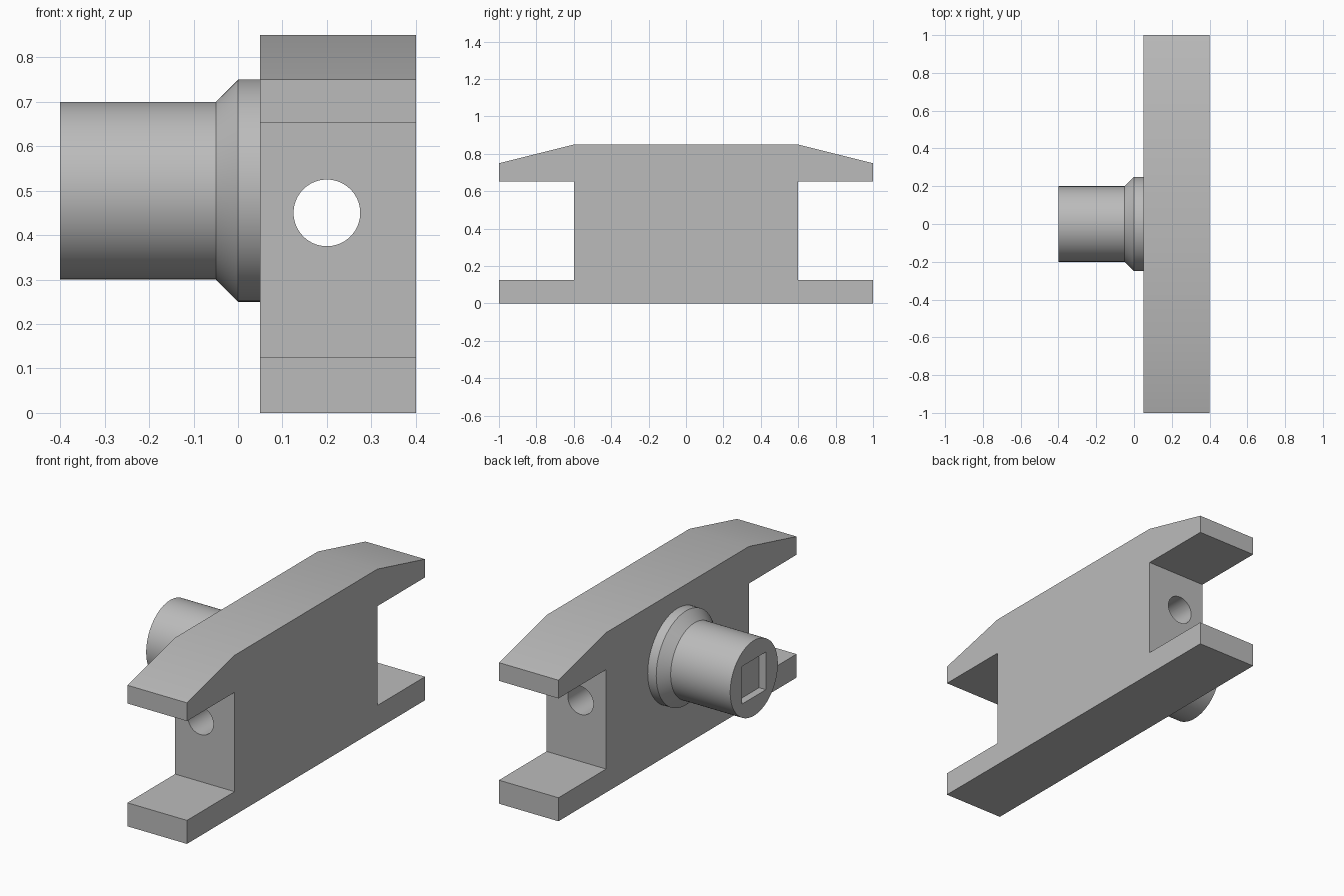
import bpy, bmesh, math
from mathutils import Matrix

cube = bpy.data.objects.get("Cube")
if cube:
    bpy.data.objects.remove(cube, do_unlink=True)

grey = bpy.data.materials.new("plain_grey")
grey.use_nodes = True
GREY = (0.5, 0.5, 0.5, 1)
grey.diffuse_color = GREY
grey.node_tree.nodes["Principled BSDF"].inputs["Base Color"].default_value = GREY


def make_object(name, bm):
    bmesh.ops.recalc_face_normals(bm, faces=bm.faces)
    mesh = bpy.data.meshes.new(name)
    bm.to_mesh(mesh)
    bm.free()
    mesh.materials.append(grey)
    obj = bpy.data.objects.new(name, mesh)
    bpy.context.collection.objects.link(obj)
    return obj


def cut(obj, cutter):
    mod = obj.modifiers.new("cut", "BOOLEAN")
    mod.operation, mod.solver, mod.object = "DIFFERENCE", "EXACT", cutter
    bpy.ops.object.select_all(action="DESELECT")
    obj.select_set(True)
    bpy.context.view_layer.objects.active = obj
    bpy.ops.object.modifier_apply(modifier=mod.name)
    bpy.data.objects.remove(cutter, do_unlink=True)
    bpy.ops.object.shade_smooth_by_angle(angle=math.radians(20))


# Flanged body: half profile in y, z mirrored and extruded along x
half = [(1, 0), (1, 0.125), (0.6, 0.125), (0.6, 0.653), (1, 0.653), (1, 0.75), (0.6, 0.85)]
profile = half + [(-y, z) for y, z in reversed(half)]
bm = bmesh.new()
face = bm.faces.new([bm.verts.new((0.05, y, z)) for y, z in profile])
side = bmesh.ops.extrude_face_region(bm, geom=[face])
verts = [v for v in side["geom"] if isinstance(v, bmesh.types.BMVert)]
bmesh.ops.translate(bm, verts=verts, vec=(0.35, 0, 0))
body = make_object("flanged_body", bm)

# Round hole running the length of the web
bm = bmesh.new()
bmesh.ops.create_cone(bm, cap_ends=True, segments=64, radius1=0.075, radius2=0.075, depth=1.6,
                      matrix=Matrix.Translation((0.2, 0, 0.45)) @ Matrix.Rotation(math.pi / 2, 4, "X"))
hole = make_object("hole_cutter", bm)
hole.hide_render = True
cut(body, hole)

# Hub with a chamfered collar, turned about x
bm = bmesh.new()
path = [(-0.4, 0), (-0.4, 0.2), (-0.05, 0.2), (0, 0.25), (0.06, 0.25), (0.06, 0)]
pts = [bm.verts.new((x, 0, 0.5 + r)) for x, r in path]
edges = [bm.edges.new(pair) for pair in zip(pts, pts[1:])]
bmesh.ops.spin(bm, geom=pts + edges, cent=(0, 0, 0.5), axis=(1, 0, 0), angle=math.tau, steps=96)
bmesh.ops.remove_doubles(bm, verts=bm.verts, dist=0.0001)
hub = make_object("hub", bm)

# Shallow square socket in the hub end
bm = bmesh.new()
bmesh.ops.create_cube(bm, size=1, matrix=Matrix.Translation((-0.4, 0, 0.5)) @ Matrix.Diagonal((0.08, 0.2, 0.2, 1)))
socket = make_object("socket_cutter", bm)
socket.hide_render = True
cut(hub, socket)
